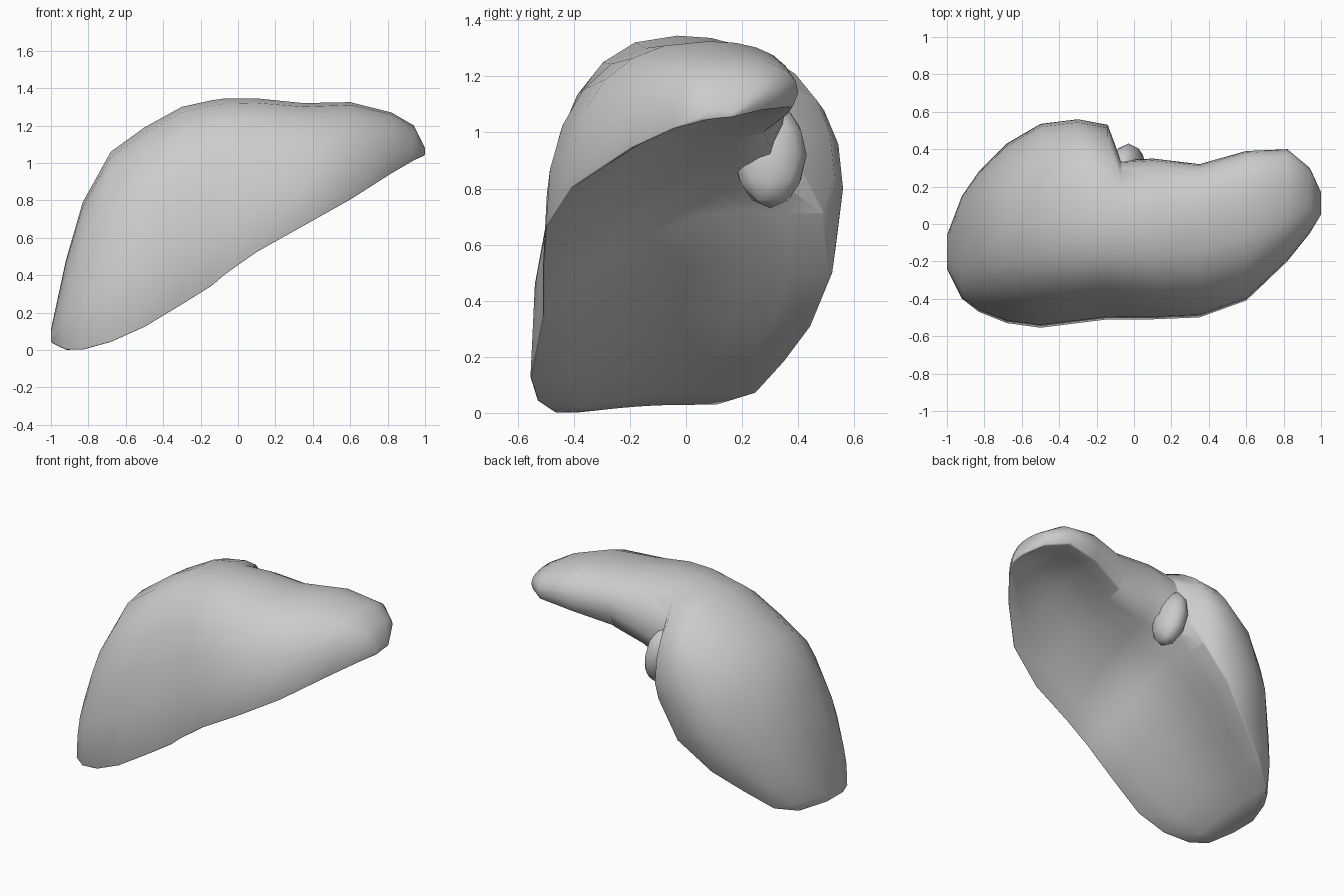
import bpy, bmesh, math

if "Cube" in bpy.data.objects:
    bpy.data.objects.remove(bpy.data.objects["Cube"])

# Cross-sections along x:
# x, front edge (y, z), widest back point (y, z), crest (y, z), back lip (y, z), hollow
SECTIONS = [
    (-1.00, -.24, .04, -.06, .07, -.14, .11, -.08, .04, .00),
    (-0.92, -.40, .00, .15, .09, -.10, .48, .12, .03, .01),
    (-0.83, -.47, .00, .28, .22, -.05, .79, .25, .07, .03),
    (-0.68, -.53, .04, .43, .42, -.05, 1.06, .35, .18, .07),
    (-0.50, -.555, .12, .535, .60, .00, 1.19, .44, .30, .12),
    (-0.30, -.53, .24, .56, .80, -.02, 1.30, .52, .49, .17),
    (-0.14, -.51, .34, .53, .84, -.02, 1.335, .49, .71, .16),
    (-0.07, -.51, .40, .34, 1.00, -.03, 1.345, .30, .85, .12),
    (0.10, -.51, .52, .35, 1.06, -.03, 1.345, .30, .95, .06),
    (0.35, -.50, .66, .32, 1.10, .02, 1.32, .28, 1.00, .07),
    (0.60, -.41, .80, .39, 1.13, .08, 1.325, .36, 1.06, .10),
    (0.82, -.20, .94, .40, 1.14, .12, 1.27, .38, 1.09, .08),
    (0.94, -.05, 1.01, .30, 1.13, .12, 1.20, .28, 1.08, .03),
    (1.00, .05, 1.04, .17, 1.06, .10, 1.08, .15, 1.05, .00),
]
ARC, UNDER = 6, 7


def section(x, yf, zf, yb, zb, yt, zt, yl, zl, hollow):
    """Domed upper outline, back lip, then a hollowed underside."""
    pts = []
    power = 2 / 2.35
    for i in range(2 * ARC + 1):
        a = math.pi * i / (2 * ARC)
        c, s = abs(math.cos(a)) ** power, math.sin(a) ** power
        ye, ze = (yf, zf) if i < ARC else (yb, zb)
        pts.append((x, yt + (ye - yt) * c, ze + (zt - ze) * s))
    for i in range(UNDER):
        t = i / UNDER
        pts.append((x, yl + (yf - yl) * t,
                    zl + (zf - zl) * t + hollow * math.sin(math.pi * t) ** 1.3))
    return pts


def finish(bm, name):
    bmesh.ops.recalc_face_normals(bm, faces=bm.faces)
    for f in bm.faces:
        f.smooth = True
    mesh = bpy.data.meshes.new(name)
    bm.to_mesh(mesh)
    bm.free()
    obj = bpy.data.objects.new(name, mesh)
    bpy.context.collection.objects.link(obj)
    return obj


# Main two-lobed body, lofted through the sections
bm = bmesh.new()
rings = [[bm.verts.new(p) for p in section(*s)] for s in SECTIONS]
n = len(rings[0])
for a, b in zip(rings, rings[1:]):
    for i in range(n):
        j = (i + 1) % n
        bm.faces.new((a[i], a[j], b[j], b[i]))
bm.faces.new(rings[0])
bm.faces.new(rings[-1])
body = finish(bm, "liver_body")

# Soften the lower rim
bevel = body.modifiers.new("rounded_rim", "BEVEL")
bevel.width = 0.025
bevel.segments = 2
bevel.limit_method = "ANGLE"
bevel.angle_limit = math.radians(60)

# Small fold in the notch between the lobes, mostly embedded in the underside
bm = bmesh.new()
bmesh.ops.create_icosphere(bm, subdivisions=2, radius=1)
for v in bm.verts:
    v.co = (-.03 + .09 * v.co.x - .03 * v.co.z, .30 + .13 * v.co.y, .92 + .19 * v.co.z)
finish(bm, "rear_fold")
